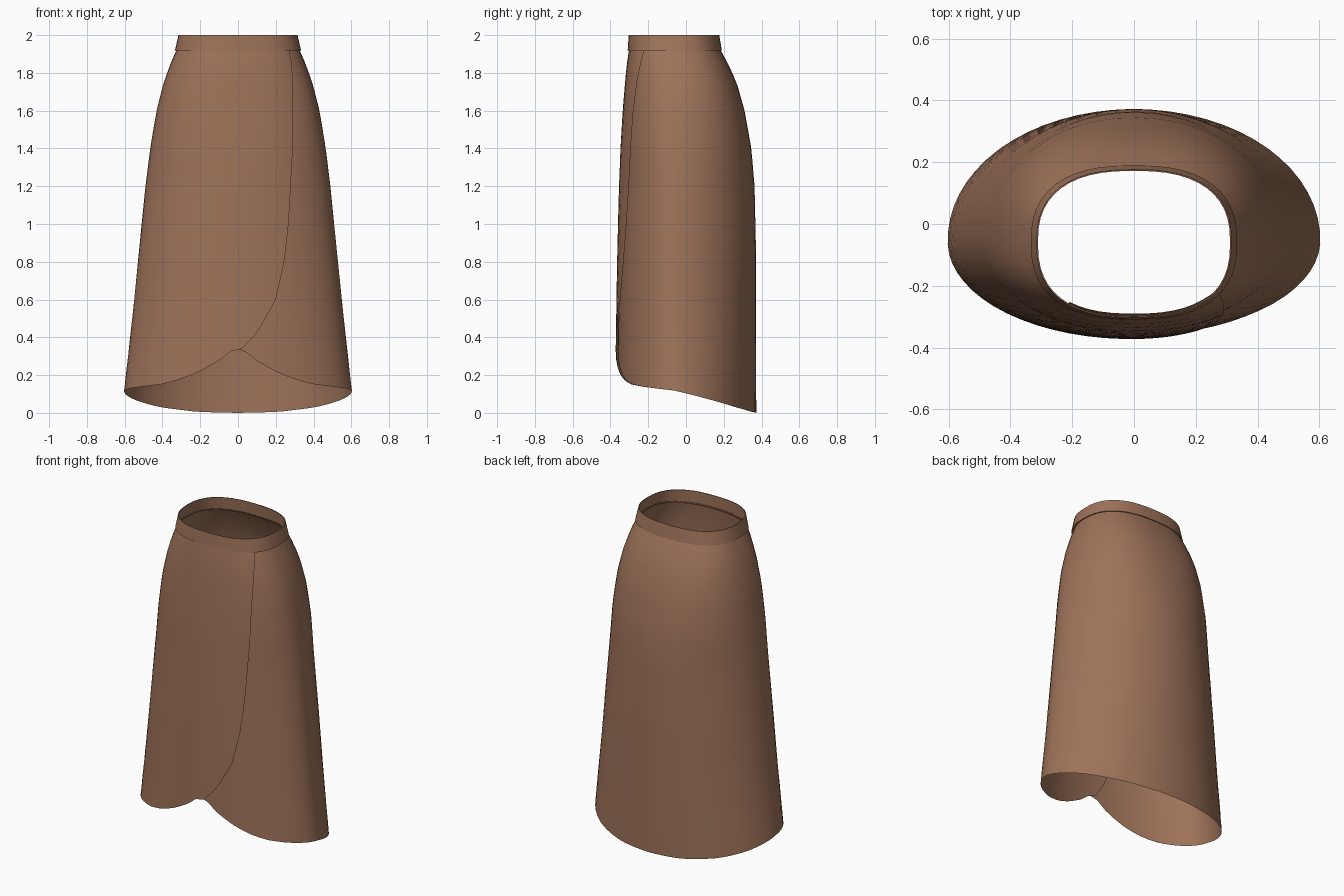
import bpy, bmesh
from math import sin, cos, asin, degrees, radians, copysign

cube = bpy.data.objects.get("Cube")
if cube:
    bpy.data.objects.remove(cube, do_unlink=True)

MID_Y = -0.06
WAIST_Z = 1.922
ROWS, COLS = 30, 64

# Silhouette: height, half width, front y, back y
SILHOUETTE = [
    (0.0, 0.615, -0.377, 0.372), (0.12, 0.603, -0.376, 0.372),
    (0.5, 0.56, -0.37, 0.372), (0.8, 0.53, -0.365, 0.372),
    (1.2, 0.49, -0.355, 0.363), (1.4, 0.465, -0.347, 0.346),
    (1.6, 0.432, -0.335, 0.31), (1.75, 0.393, -0.323, 0.268),
    (1.85, 0.357, -0.313, 0.222), (1.93, 0.322, -0.301, 0.178)]
# Wrap edge: height, x
WRAP_EDGE = [(0.34, 0.02), (0.42, 0.1), (0.6, 0.2), (0.8, 0.245),
             (1.0, 0.268), (1.4, 0.29), (1.7, 0.292), (1.85, 0.285), (1.93, 0.27)]
# Hem: degrees away from the front, height
HEM = [(0, 0.35), (2, 0.34), (10, 0.275), (20, 0.22), (30, 0.18), (42, 0.152),
       (56, 0.14), (90, 0.118), (124, 0.055), (138, 0.03), (160, 0.005), (180, 0.0)]


def lookup(table, t):
    """Linear interpolation in a table sorted by its first column."""
    t = min(max(t, table[0][0]), table[-1][0])
    for a, b in zip(table, table[1:]):
        if t <= b[0]:
            k = (t - a[0]) / (b[0] - a[0])
            return [p + (q - p) * k for p, q in zip(a[1:], b[1:])]


def power(z):
    """Rounder at the hem, boxier at the waist."""
    return 2 + 0.5 * min(max((z - 1.2) / 0.7, 0), 1)


def ring_point(theta, z, width, front, back, inset=0.0):
    """Point on the cross-section, theta in degrees from the front."""
    s, c = sin(radians(theta)), cos(radians(theta))
    e = 2 / power(z)
    depth = (MID_Y - front if c > 0 else back - MID_Y) - inset
    return ((width - inset) * copysign(abs(s) ** e, s),
            MID_Y - depth * copysign(abs(c) ** e, c), z)


def edge_angle(z):
    x, width = lookup(WRAP_EDGE, z)[0], lookup(SILHOUETTE, z)[0]
    return degrees(asin((x / width) ** (power(z) / 2)))


def grid_object(name, rows, material, closed=False):
    """Skin rows of points, listed bottom to top, into one smooth sheet."""
    bm = bmesh.new()
    verts = [[bm.verts.new(p) for p in row] for row in rows]
    n = len(rows[0])
    for low, high in zip(verts, verts[1:]):
        for i in range(n if closed else n - 1):
            k = (i + 1) % n
            bm.faces.new((low[i], low[k], high[k], high[i]))
    mesh = bpy.data.meshes.new(name)
    bm.to_mesh(mesh)
    bm.free()
    mesh.materials.append(material)
    obj = bpy.data.objects.new(name, mesh)
    bpy.context.collection.objects.link(obj)
    bpy.ops.object.select_all(action='DESELECT')
    obj.select_set(True)
    bpy.context.view_layer.objects.active = obj
    bpy.ops.object.shade_smooth_by_angle(angle=radians(35))
    return obj


brown = bpy.data.materials.new("brown_cloth")
brown.use_nodes = True
colour = (0.34, 0.17, 0.10, 1)
brown.diffuse_color = colour
bsdf = next(n for n in brown.node_tree.nodes if n.type == 'BSDF_PRINCIPLED')
bsdf.inputs["Base Color"].default_value = colour
bsdf.inputs["Roughness"].default_value = 0.8

# Wrapped skirt: one sheet from the hidden inner edge round to the outer edge
hem_edge = edge_angle(HEM[1][1])
wrap_rows = []
for j in range(ROWS + 1):
    v = j / ROWS
    outer = edge_angle(HEM[1][1] + (WAIST_Z - HEM[1][1]) * v)
    inner = -360 - 0.7 * outer
    row = []
    for i in range(COLS + 1):
        s = i / COLS
        hem_theta = -360 - 0.7 * hem_edge + s * (360 + 1.7 * hem_edge)
        away = abs((hem_theta + 180) % 360 - 180)
        hem = lookup(HEM, away)[0]
        z = hem + (WAIST_Z - hem) * v
        theta = inner + (outer - inner) * s
        # The underlapping front tucks slightly inward
        tuck = 0.012 * min(max((-theta - 270) / 50, 0), 1)
        row.append(ring_point(theta, z, *lookup(SILHOUETTE, z), tuck))
    wrap_rows.append(row)
grid_object("wrapped_skirt", wrap_rows, brown)

# Waistband: thin band with a small lip over the skirt top
BAND = [(1.918, 0.322, -0.299, 0.178), (1.918, 0.334, -0.309, 0.19),
        (2.0, 0.315, -0.303, 0.176), (2.0, 0.311, -0.299, 0.172),
        (1.925, 0.322, -0.299, 0.178)]
band_rows = [[ring_point(360 * i / 48, z, w, f, b) for i in range(48)]
             for z, w, f, b in BAND]
grid_object("waistband", band_rows, brown, closed=True)
